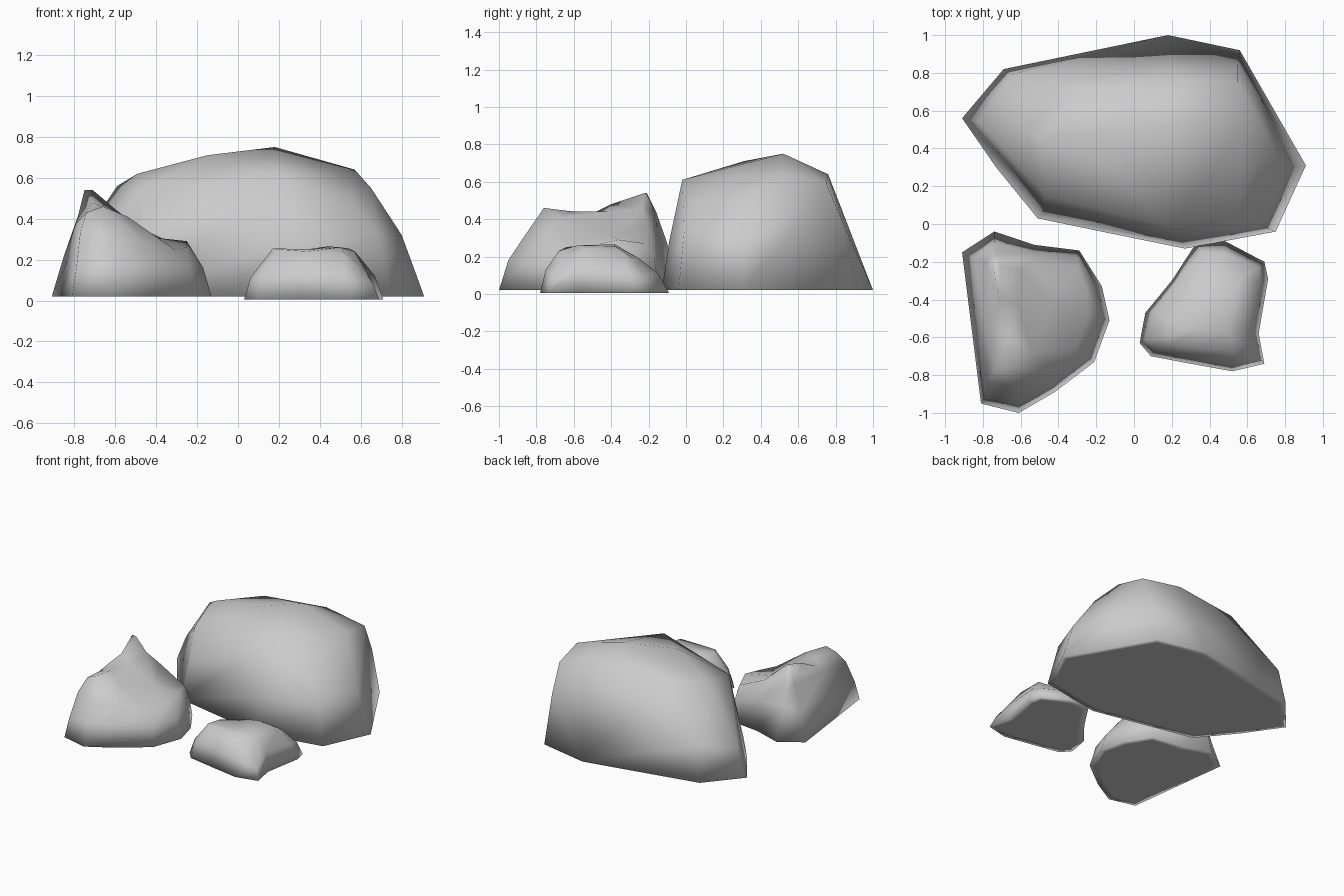
import bpy, bmesh
from mathutils import Vector
from mathutils.geometry import delaunay_2d_cdt


def finish(bm, name, base_z):
    # a soft inset rim under each rock, then smooth shading all round
    bmesh.ops.dissolve_limit(bm, angle_limit=0.001, verts=bm.verts, edges=bm.edges)
    bmesh.ops.recalc_face_normals(bm, faces=bm.faces)
    under = [f for f in bm.faces if all(abs(v.co.z - base_z) < 1e-4 for v in f.verts)]
    bmesh.ops.inset_region(bm, faces=under, thickness=0.05, depth=0)
    for f in bm.faces:
        f.smooth = True
    mesh = bpy.data.meshes.new(name)
    bm.to_mesh(mesh)
    bm.free()
    bpy.context.collection.objects.link(bpy.data.objects.new(name, mesh))


def hull_rock(name, base_z, outline, points):
    """Convex boulder wrapped around a few control points."""
    bm = bmesh.new()
    for p in [(x, y, base_z) for x, y in outline] + points:
        bm.verts.new(p)
    bmesh.ops.convex_hull(bm, input=bm.verts)
    loose = [v for v in bm.verts if not v.link_faces]
    bmesh.ops.delete(bm, geom=loose, context='VERTS')
    finish(bm, name, base_z)


def ringed_rock(name, base_z, outline, middle, rim, crown):
    """Rock with walls lofted through three rings and an uneven crown on top."""
    n = len(outline)
    bm = bmesh.new()
    rings = [[bm.verts.new(p) for p in ring]
             for ring in ([(x, y, base_z) for x, y in outline], middle, rim)]
    for a, b in zip(rings, rings[1:]):
        for i in range(n):
            j = (i + 1) % n
            bm.faces.new((a[i], a[j], b[j], b[i]))
    bm.faces.new(rings[0][::-1])
    top = rings[2] + [bm.verts.new(p) for p in crown]
    _, _, faces, orig, _, _ = delaunay_2d_cdt(
        [Vector(v.co[:2]) for v in top], [], [list(range(n))], 1, 1e-5)
    for f in faces:
        bm.faces.new([top[orig[i][0]] for i in f])
    finish(bm, name, base_z)


# large boulder at the back
hull_rock("large_boulder", 0.02,
    [(-.91, .56), (-.73, .30), (-.51, .03), (-.1, -.055), (.27, -.13), (.75, -.04),
     (.91, .31), (.56, .92), (.18, 1.0), (-.69, .82)],
    [(-.82, .54, .22), (-.65, .79, .28), (.18, .88, .31), (.55, .84, .38),
     (.80, .30, .32), (.68, -.01, .33), (.25, -.09, .28), (-.47, .08, .3),
     (-.59, .50, .56), (-.49, .45, .62), (-.28, .72, .61), (-.47, .15, .54),
     (-.15, .31, .71), (.18, .52, .75), (.20, -.02, .61), (.57, .51, .64),
     (.55, .75, .59), (.22, .76, .64), (.55, .04, .50), (.65, .35, .55)])

# peaked rock on the left
ringed_rock("peaked_rock", 0.02,
    [(-.91, -.15), (-.86, -.55), (-.81, -.95), (-.61, -1.0), (-.42, -.89), (-.21, -.73),
     (-.13, -.51), (-.17, -.33), (-.29, -.14), (-.53, -.11), (-.74, -.04)],
    [(-.85, -.18, .22), (-.82, -.55, .22), (-.79, -.92, .16), (-.61, -.95, .18),
     (-.43, -.85, .18), (-.24, -.70, .17), (-.17, -.50, .16), (-.205, -.34, .17),
     (-.30, -.17, .19), (-.53, -.15, .25), (-.74, -.10, .27)],
    [(-.78, -.20, .42), (-.79, -.55, .38), (-.77, -.84, .34), (-.62, -.87, .30),
     (-.46, -.78, .29), (-.31, -.66, .25), (-.25, -.50, .26), (-.25, -.36, .29),
     (-.30, -.22, .27), (-.53, -.20, .38), (-.73, -.16, .44)],
    [(-.75, -.21, .54), (-.71, -.22, .54), (-.61, -.24, .455), (-.43, -.40, .31),
     (-.66, -.60, .44), (-.66, -.76, .46), (-.74, -.77, .43), (-.54, -.68, .41),
     (-.75, -.50, .43), (-.71, -.40, .48), (-.62, -.42, .44)])

# low rock on the right
ringed_rock("low_rock", 0.005,
    [(.03, -.63), (.09, -.70), (.30, -.74), (.52, -.78), (.69, -.74), (.66, -.58),
     (.71, -.29), (.69, -.20), (.48, -.09), (.33, -.10), (.20, -.30), (.06, -.47)],
    [(.06, -.61, .11), (.11, -.67, .12), (.30, -.71, .13), (.52, -.75, .13),
     (.66, -.71, .08), (.63, -.56, .14), (.67, -.31, .12), (.66, -.23, .10),
     (.48, -.15, .11), (.36, -.15, .10), (.23, -.30, .12), (.10, -.46, .12)],
    [(.17, -.60, .255), (.20, -.64, .25), (.34, -.66, .24), (.52, -.68, .23),
     (.60, -.66, .17), (.57, -.55, .24), (.58, -.34, .23), (.57, -.28, .19),
     (.46, -.25, .19), (.39, -.25, .19), (.29, -.36, .23), (.19, -.50, .25)],
    [(.44, -.38, .265), (.34, -.56, .25), (.50, -.58, .26), (.54, -.38, .255)])
